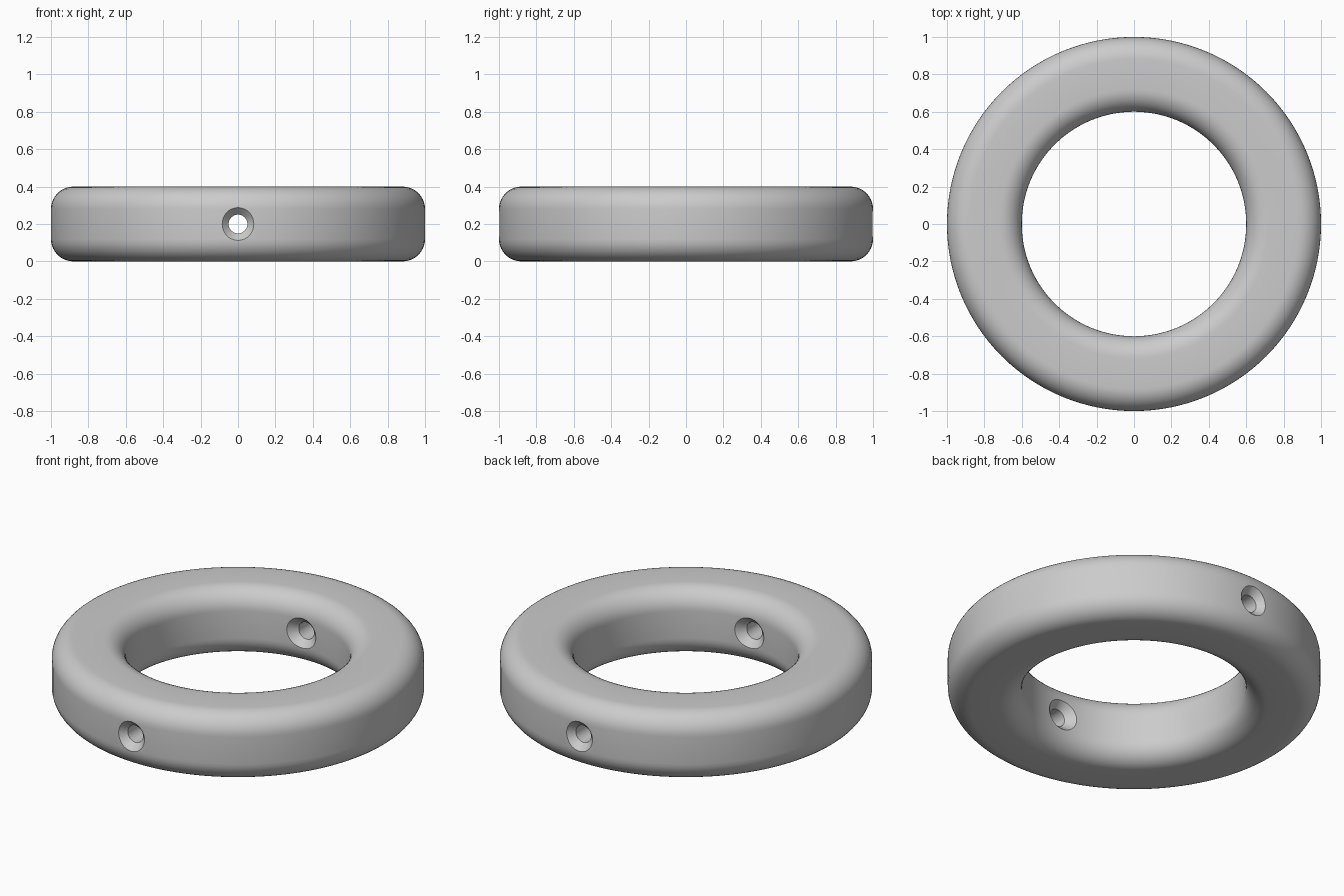
import bpy, bmesh, math
from mathutils import Vector, Matrix

if "Cube" in bpy.data.objects:
    bpy.data.objects.remove(bpy.data.objects["Cube"])

R_OUT, R_IN, HEIGHT, FILLET = 1.0, 0.6, 0.4, 0.12
HOLE_R, SINK_R, SINK_D = 0.05, 0.088, 0.04

grey = bpy.data.materials.new("plain grey")
grey.diffuse_color = (0.6, 0.6, 0.6, 1)
grey.use_nodes = True
grey.node_tree.nodes["Principled BSDF"].inputs["Base Color"].default_value = grey.diffuse_color


def lathe(name, profile, steps, closed):
    """Spin a profile of (radius, height) points about z."""
    bm = bmesh.new()
    verts = [bm.verts.new((r, 0, z)) for r, z in profile]
    edges = [bm.edges.new(pair) for pair in zip(verts, verts[1:])]
    if closed:
        edges.append(bm.edges.new((verts[-1], verts[0])))
    bmesh.ops.spin(bm, geom=verts + edges, cent=(0, 0, 0), axis=(0, 0, 1),
                   angle=math.tau, steps=steps, use_merge=True)
    bmesh.ops.remove_doubles(bm, verts=bm.verts, dist=1e-5)
    bmesh.ops.recalc_face_normals(bm, faces=bm.faces)
    mesh = bpy.data.meshes.new(name)
    bm.to_mesh(mesh)
    bm.free()
    mesh.materials.append(grey)
    obj = bpy.data.objects.new(name, mesh)
    bpy.context.collection.objects.link(obj)
    return obj


# Ring body: rounded rectangle section
section = []
corners = [(R_OUT - FILLET, HEIGHT - FILLET), (R_IN + FILLET, HEIGHT - FILLET),
           (R_IN + FILLET, FILLET), (R_OUT - FILLET, FILLET)]
for i, (cx, cz) in enumerate(corners):
    for k in range(11):
        a = math.radians(90 * i + 9 * k)
        section.append((cx + FILLET * math.cos(a), cz + FILLET * math.sin(a)))
ring = lathe("ring", section, 128, True)

# Radial holes, countersunk at both ends, front and back
slope = (SINK_R - HOLE_R) / SINK_D
over = 0.02
wide = SINK_R + over * slope
drill = [(0, R_IN - over), (wide, R_IN - over), (HOLE_R, R_IN + SINK_D),
         (HOLE_R, R_OUT - SINK_D), (wide, R_OUT + over), (0, R_OUT + over)]
for side, turn in (("front", 90), ("back", -90)):
    cutter = lathe(side + "_hole_cutter", drill, 48, False)
    cutter.data.transform(Matrix.Translation((0, 0, HEIGHT / 2))
                          @ Matrix.Rotation(math.radians(turn), 4, 'X'))
    cutter.hide_render = True
    mod = ring.modifiers.new(side + "_hole", 'BOOLEAN')
    mod.object = cutter
    mod.solver = 'EXACT'

# Bake the holes, then smooth everything but the hole rims
bpy.context.view_layer.update()
cut = bpy.data.meshes.new_from_object(
    ring.evaluated_get(bpy.context.evaluated_depsgraph_get()))
ring.modifiers.clear()
ring.data = cut
for obj in list(bpy.data.objects):
    if obj.hide_render:
        bpy.data.objects.remove(obj)
bpy.context.view_layer.objects.active = ring
ring.select_set(True)
bpy.ops.object.shade_smooth_by_angle(angle=math.radians(30))
